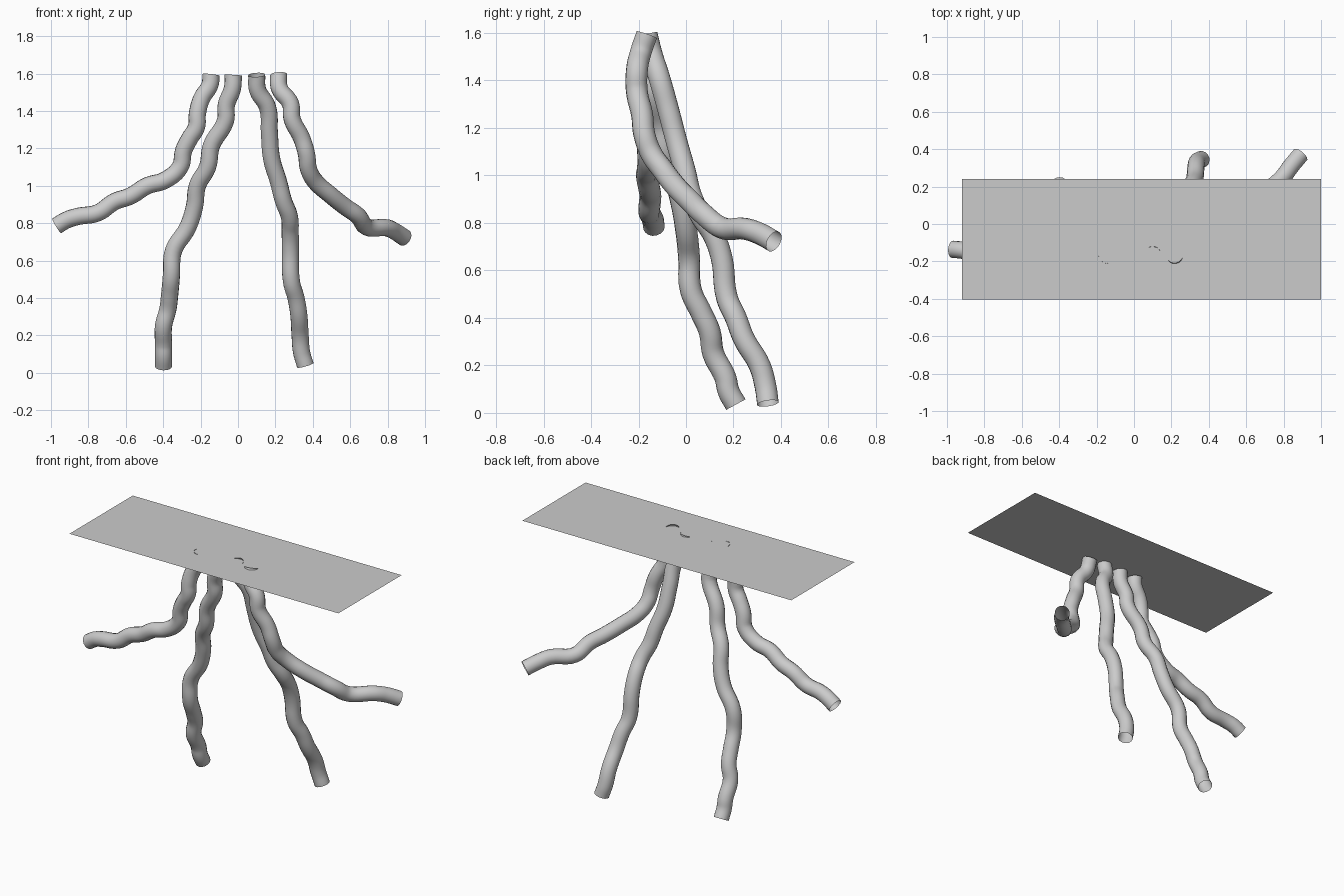
import bpy

cube = bpy.data.objects.get("Cube")
if cube:
    bpy.data.objects.remove(cube, do_unlink=True)

grey = bpy.data.materials.new("light_grey")
grey.use_nodes = True
grey.diffuse_color = (0.6, 0.6, 0.6, 1)
grey.node_tree.nodes["Principled BSDF"].inputs["Base Color"].default_value = (0.6, 0.6, 0.6, 1)

TOP = 1.593
RADIUS = 0.046


def add_tentacle(name, path):
    """Open-ended wavy tube swept along a smooth path."""
    curve = bpy.data.curves.new(name + "_path", "CURVE")
    curve.dimensions = "3D"
    curve.bevel_depth = RADIUS
    curve.bevel_resolution = 6
    curve.resolution_u = 6
    spline = curve.splines.new("BEZIER")
    spline.bezier_points.add(len(path) - 1)
    for point, co in zip(spline.bezier_points, path):
        point.co = co
        point.handle_left_type = point.handle_right_type = "AUTO"
    helper = bpy.data.objects.new(name + "_path", curve)
    bpy.context.collection.objects.link(helper)
    graph = bpy.context.evaluated_depsgraph_get()
    mesh = bpy.data.meshes.new_from_object(helper.evaluated_get(graph))
    bpy.data.objects.remove(helper, do_unlink=True)
    mesh.materials.clear()
    mesh.materials.append(grey)
    mesh.shade_smooth()
    mesh.name = name
    bpy.context.collection.objects.link(bpy.data.objects.new(name, mesh))


# Outer right tentacle, sweeping sideways
add_tentacle("outer_right_tentacle", [
    (-.144, -.165, TOP), (-.15, -.17, 1.54), (-.195, -.18, 1.465), (-.217, -.19, 1.385),
    (-.222, -.19, 1.315), (-.26, -.18, 1.25), (-.29, -.17, 1.19), (-.31, -.16, 1.1),
    (-.39, -.16, 1.03), (-.485, -.165, 1.0), (-.575, -.155, .945), (-.66, -.15, .915),
    (-.75, -.155, .855), (-.86, -.15, .835), (-.92, -.14, .815), (-.97, -.135, .785)])

# Inner right tentacle, hanging down and back
add_tentacle("inner_right_tentacle", [
    (-.025, -.165, TOP), (-.03, -.165, 1.52), (-.062, -.15, 1.433), (-.067, -.14, 1.348),
    (-.142, -.11, 1.214), (-.163, -.09, 1.1), (-.217, -.05, 1.0), (-.233, -.02, .888),
    (-.27, .0, .775), (-.345, .013, .652), (-.356, .02, .519), (-.365, .065, .42),
    (-.375, .1, .34), (-.398, .115, .25), (-.398, .165, .15), (-.398, .18, .09),
    (-.398, .21, .035)])

# Inner left tentacle
add_tentacle("inner_left_tentacle", [
    (.1, -.165, TOP), (.105, -.145, 1.513), (.158, -.115, 1.42), (.168, -.075, 1.278),
    (.18, -.04, 1.144), (.217, -.005, 1.02), (.243, .02, .92), (.275, .06, .834),
    (.279, .115, .75), (.28, .15, .652), (.286, .172, .487), (.31, .21, .4),
    (.325, .245, .31), (.332, .31, .2), (.34, .335, .11), (.36, .345, .04)])

# Outer left tentacle, sweeping sideways and back
add_tentacle("outer_left_tentacle", [
    (.217, -.165, TOP), (.222, -.19, 1.52), (.28, -.207, 1.44), (.29, -.207, 1.355),
    (.34, -.185, 1.255), (.366, -.175, 1.17), (.377, -.145, 1.09), (.41, -.1, 1.027),
    (.495, -.04, .95), (.57, .02, .89), (.64, .07, .84), (.687, .15, .78),
    (.795, .25, .775), (.84, .31, .755), (.89, .37, .722)])

# Flat sheet the tentacles hang from
bpy.ops.mesh.primitive_plane_add(size=1, location=(.04, -.082, TOP + .003))
sheet = bpy.context.object
sheet.name = "top_sheet"
sheet.scale = (1.92, .645, 1)
sheet.data.materials.append(grey)
